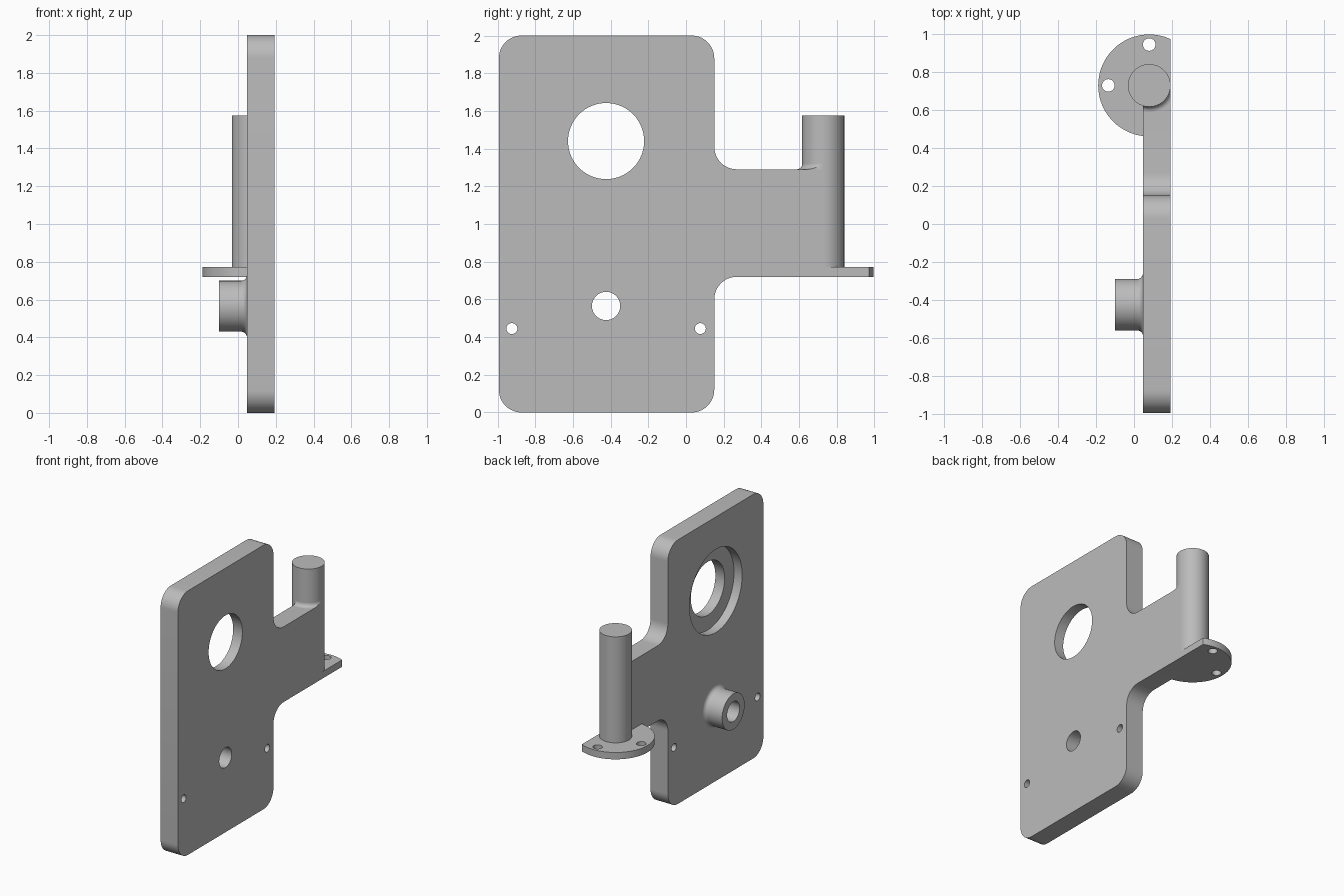
import bpy, bmesh
from math import sin, cos, radians, sqrt, degrees, acos
from mathutils import Matrix, Vector

if "Cube" in bpy.data.objects:
    bpy.data.objects.remove(bpy.data.objects["Cube"], do_unlink=True)

grey = bpy.data.materials.new("plain grey")
grey.use_nodes = True
grey.diffuse_color = (0.5, 0.5, 0.5, 1)
grey.node_tree.nodes["Principled BSDF"].inputs["Base Color"].default_value = grey.diffuse_color

# Cyclic axis swap: local (u, v, w) becomes world (w, u, v), so local z runs along x
ALONG_X = Matrix(((0, 0, 1, 0), (1, 0, 0, 0), (0, 1, 0, 0), (0, 0, 0, 1)))
X0, X1 = 0.047, 0.192           # plate back and outer faces
POST = Vector((0.08, 0.728, 0))  # post axis
POST_R = 0.112
ARM_LOW, ARM_TOP = 0.72, 1.29


def arc(u, v, r, a0, a1, n=12):
    angles = [radians(a0 + (a1 - a0) * i / n) for i in range(n + 1)]
    return [(u + r * cos(a), v + r * sin(a)) for a in angles]


def finish(name, bm, matrix):
    bmesh.ops.remove_doubles(bm, verts=bm.verts, dist=1e-5)
    bmesh.ops.recalc_face_normals(bm, faces=bm.faces)
    bm.transform(matrix)
    mesh = bpy.data.meshes.new(name)
    bm.to_mesh(mesh)
    bm.free()
    mesh.materials.append(grey)
    ob = bpy.data.objects.new(name, mesh)
    bpy.context.collection.objects.link(ob)
    return ob


def prism(name, outline, w0, w1, matrix=Matrix()):
    """Extrude a 2D outline from w0 to w1."""
    bm = bmesh.new()
    face = bm.faces.new([bm.verts.new((u, v, w0)) for u, v in outline])
    new = bmesh.ops.extrude_face_region(bm, geom=[face])["geom"]
    bmesh.ops.translate(bm, vec=(0, 0, w1 - w0),
                        verts=[g for g in new if isinstance(g, bmesh.types.BMVert)])
    return finish(name, bm, matrix)


def lathe(name, profile, matrix, steps=64):
    """Spin a closed (radius, height) profile about local z."""
    bm = bmesh.new()
    verts = [bm.verts.new((r, 0, w)) for r, w in profile]
    edges = [bm.edges.new((a, b)) for a, b in zip(verts, verts[1:] + verts[:1])]
    bmesh.ops.spin(bm, geom=verts + edges, axis=(0, 0, 1), cent=(0, 0, 0),
                   angle=radians(360), steps=steps)
    return finish(name, bm, matrix)


def activate(ob):
    bpy.ops.object.select_all(action="DESELECT")
    ob.select_set(True)
    bpy.context.view_layer.objects.active = ob


def combine(ob, cutter, operation="DIFFERENCE"):
    mod = ob.modifiers.new("cut", "BOOLEAN")
    mod.object, mod.operation, mod.solver = cutter, operation, "EXACT"
    activate(ob)
    bpy.ops.object.modifier_apply(modifier=mod.name)
    bpy.data.objects.remove(cutter, do_unlink=True)


def smooth(ob):
    activate(ob)
    bpy.ops.object.shade_smooth_by_angle(angle=radians(30))


# Mounting plate with rounded corners and a filleted side arm
R = 0.12
outline = (arc(-0.87, R, R, 180, 270) + arc(0.03, R, R, 270, 360)
           + arc(0.27, ARM_LOW - R, R, 180, 90)
           + [(POST.y, ARM_LOW), (POST.y, ARM_TOP)]
           + arc(0.27, ARM_TOP + R, R, 270, 180)
           + arc(0.03, 2 - R, R, 0, 90) + arc(-0.87, 2 - R, R, 90, 180))
plate = prism("mounting_plate", [(u - 0.003, v) if u < 0 else (u, v) for u, v in outline],
              X0, X1, ALONG_X)

# Through holes, and the shallow recess behind the large hole
BOSS_Y, BOSS_Z, BORE = -0.424, 0.565, 0.075
for y, z, r, depth in ((BOSS_Y, 1.44, 0.202, 0.3), (BOSS_Y, BOSS_Z, BORE, 0.3),
                       (-0.924, 0.445, 0.029, 0.3), (0.076, 0.445, 0.029, 0.3),
                       (BOSS_Y, 1.44, 0.315, X0 + 0.068)):
    combine(plate, prism("hole_cutter", arc(y, z, r, 0, 360, 64)[:-1], -0.05, depth, ALONG_X))
smooth(plate)

# Hollow boss with a flared foot
F = 0.03
flare = arc(0.135 + F, X0 - F, F, 180, 90, 8)
boss = lathe("hollow_boss", [(BORE, X0), (BORE, -0.1), (0.135, -0.1)] + flare,
             Matrix.Translation((0, BOSS_Y, BOSS_Z)) @ ALONG_X)
smooth(boss)

# Round post
smooth(prism("post", arc(POST.x, POST.y, POST_R, 0, 360, 64)[:-1], ARM_LOW + 0.02, 1.575))

# Base flange: disc trimmed flush with the plate, with two screw holes
FR = 0.268
trim = degrees(acos((X1 - POST.x) / FR))
flange = prism("base_flange", arc(POST.x, POST.y, FR, trim, 360 - trim, 72), ARM_LOW, 0.772)
for x, y in ((POST.x, POST.y + 0.215), (POST.x - 0.215, POST.y)):
    combine(flange, prism("screw_cutter", arc(x, y, 0.033, 0, 360, 32)[:-1], 0.6, 0.9))
smooth(flange)

# Small fillet where the post rises from the arm
G = 0.028
ring = [(POST_R - 0.02, ARM_TOP - 0.02), (POST_R - 0.02, ARM_TOP + G)]
ring += arc(POST_R + G, ARM_TOP + G, G, 180, 270, 6) + [(POST_R + G, ARM_TOP - 0.02)]
fillet = lathe("post_fillet", ring, Matrix.Translation(POST))
box = [(X0, 0.5), (X1, 0.5), (X1, POST.y), (X0, POST.y)]
combine(fillet, prism("fillet_bounds", box, 1.2, 1.4), "INTERSECT")
smooth(fillet)
